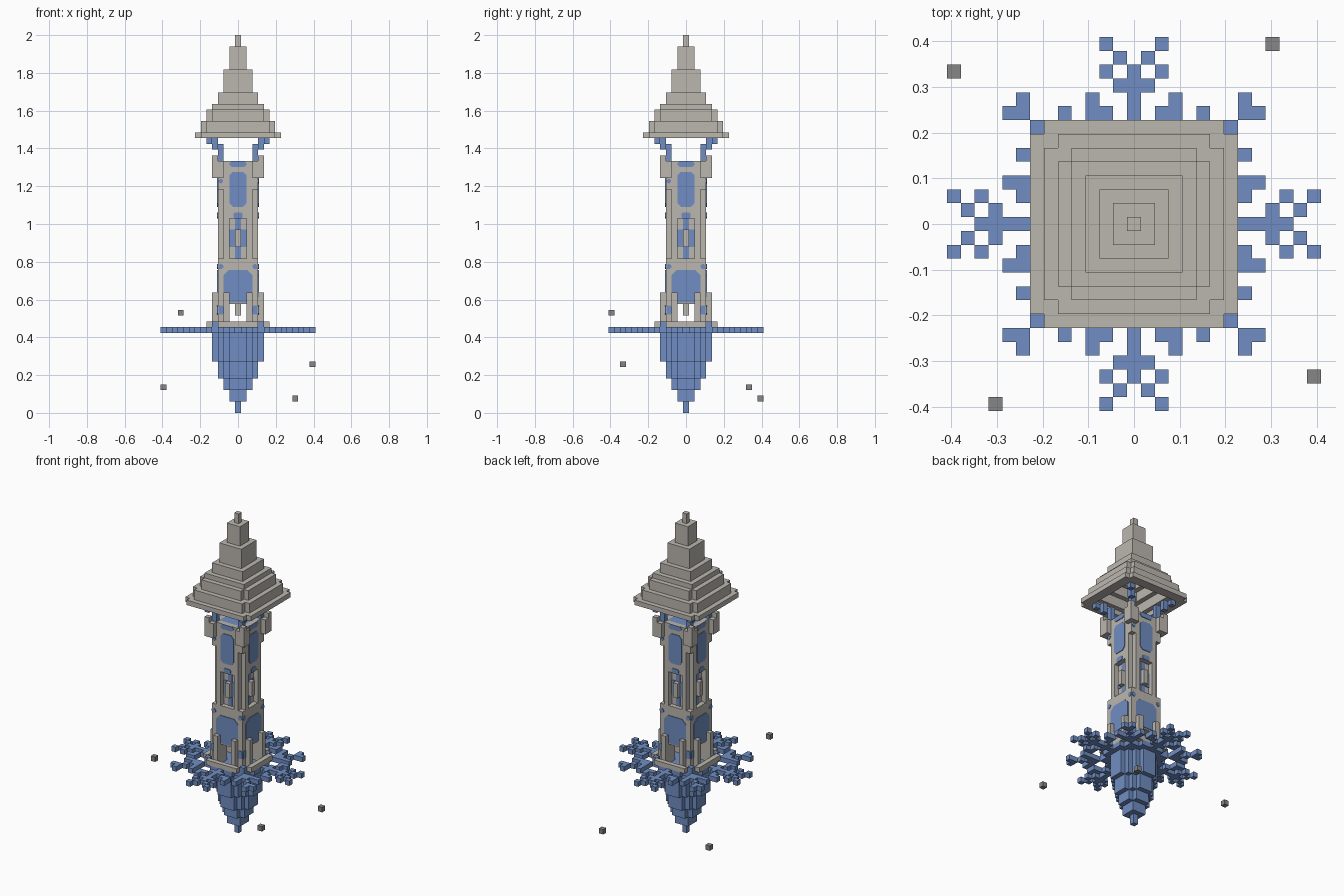
import bpy, bmesh
from mathutils import Vector, Matrix
from math import pi

if "Cube" in bpy.data.objects:
    bpy.data.objects.remove(bpy.data.objects["Cube"])

U = 2 / 66  # edge of one block


def material(name, rgb):
    m = bpy.data.materials.new(name)
    m.use_nodes = True
    m.diffuse_color = (*rgb, 1)
    m.node_tree.nodes["Principled BSDF"].inputs["Base Color"].default_value = (*rgb, 1)
    return m


STONE = material("pale stone", (0.50, 0.47, 0.43))
BLUE = material("blue crystal", (0.16, 0.27, 0.54))
GREY = material("dark grey rock", (0.24, 0.24, 0.24))
DIRS = [Vector(s * a for a in axis) for axis in ((1, 0, 0), (0, 1, 0), (0, 0, 1)) for s in (1, -1)]


def finish(name, bm, mat):
    mesh = bpy.data.meshes.new(name)
    bm.to_mesh(mesh)
    bm.free()
    mesh.materials.append(mat)
    ob = bpy.data.objects.new(name, mesh)
    bpy.context.collection.objects.link(ob)
    return ob


def block_part(name, cells, mat):
    """Outer skin of a set of blocks; x and y are block centres, z is the block bottom."""
    cells = set(cells)
    bm = bmesh.new()
    verts = {}
    for c in cells:
        centre = Vector(c) + Vector((0, 0, 0.5))
        for d in DIRS:
            if tuple(int(v) for v in Vector(c) + d) in cells:
                continue
            a = Vector((d.y, d.z, d.x))
            b = d.cross(a)
            quad = []
            for s, t in ((1, 1), (-1, 1), (-1, -1), (1, -1)):
                p = centre + (d + a * s + b * t) / 2
                key = tuple(round(v * 2) for v in p)
                if key not in verts:
                    verts[key] = bm.verts.new(p * U)
                quad.append(verts[key])
            bm.faces.new(quad)
    return finish(name, bm, mat)


def grid(r):
    return [(x, y) for x in range(-r, r + 1) for y in range(-r, r + 1)]


def far(x, y):
    return max(abs(x), abs(y))


def near(x, y):
    return min(abs(x), abs(y))


def eightfold(points):
    """Repeat points on all four sides, mirrored."""
    return {(s * a, t * b) for x, y in points for a, b in ((x, y), (y, x))
            for s in (1, -1) for t in (1, -1)}


def panel(name, x, half, low, high, cut, depth=3.5, mat=BLUE):
    """Thin plate with clipped corners, on each of the four walls."""
    bm = bmesh.new()
    outline = [(-half + cut, low), (half - cut, low), (half, low + cut), (half, high - cut),
               (half - cut, high), (-half + cut, high), (-half, high - cut), (-half, low + cut)]
    for turn in range(4):
        face = bm.faces.new([bm.verts.new(((x + px) * U, -depth * U, pz * U)) for px, pz in outline])
        push = bmesh.ops.extrude_face_region(bm, geom=[face])["geom"]
        new = [g for g in push if isinstance(g, bmesh.types.BMVert)]
        bmesh.ops.translate(bm, vec=(0, -0.004, 0), verts=new)
        bmesh.ops.rotate(bm, cent=(0, 0, 0), matrix=Matrix.Rotation(pi / 2, 3, "Z"), verts=bm.verts[:])
    bmesh.ops.recalc_face_normals(bm, faces=bm.faces[:])
    finish(name, bm, mat)


# Hanging crystal: round tiers tapering to a point
tiers = [(0, 2, 0), (2, 4, 1), (4, 6, 2), (6, 9, 3), (9, 14, 4)]
block_part("hanging_crystal", [(x, y, z) for lo, hi, r in tiers for z in range(lo, hi)
                               for x, y in grid(r) if x * x + y * y <= r * r + 1], BLUE)

# Flat snowflake with four long arms and four diagonal ones
arm = [(n, 0) for n in range(12)] + [(10, 1), (11, 2), (12, 1), (13, 2)]
branch = [(7, 1), (8, 2), (8, 3), (9, 3), (8, 5), (7, 5), (6, 5)]
diagonal = [(n, n) for n in range(9)] + [(9, 8)]
flake = eightfold(arm + branch + diagonal) | {p for p in grid(5) if p[0] ** 2 + p[1] ** 2 <= 32}
block_part("snowflake", [(x, y, 14) for x, y in flake], BLUE)

# Low kerb and posts around the foot of the tower
block_part("kerb", [(x, y, 15) for x, y in grid(5) if far(x, y) == 5 and near(x, y) <= 3], STONE)
block_part("kerb_corners", [(x, y, 15) for x, y in eightfold([(4, 4)])], BLUE)
block_part("foot_posts", [(x, y, z) for x, y in eightfold([(4, 2)]) for z in range(15, 21)], STONE)


# Tower shaft: open foot, notched corners, a recess in each wall
def in_shaft(x, y, z):
    f, n = far(x, y), near(x, y)
    if z < 19:
        return n >= 2
    if z == 43:
        return f == 3
    if 27 <= z < 39 and n == 3:
        return False
    if 27 <= z < 34 and f == 3 and n <= 1:
        return n == 0 and 29 <= z < 32
    return True


block_part("tower_shaft", [(x, y, z) for x, y in grid(3) for z in range(15, 44) if in_shaft(x, y, z)], STONE)
block_part("inner_column", [(0, 0, z) for z in range(17, 19)], STONE)
block_part("bell_floor", [(x, y, 43) for x, y in grid(2)], BLUE)

# Glass panels on the walls
panel("arch_window", 0, 2.5, 19.3, 25, 0.9)
panel("tall_window", 0, 1.5, 36, 42.1, 0.6)
panel("top_window", 0, 1.5, 43, 44, 0.4)
panel("lintel_mark", 0, 0.8, 34, 35, 0.2)
panel("upper_slot", 0, 0.5, 32, 34, 0.02, 2.5)
panel("lower_slot", 0, 0.5, 27, 29, 0.02, 2.5)
panel("corner_mark", -3, 0.4, 40.1, 40.9, 0.3)
for side in (-1, 1):
    panel("side_slot", side, 0.5, 29, 32, 0.02, 2.5)
    panel("arch_mark", side * 3, 0.45, 25.1, 26, 0.3)
    panel("foot_mark", side * 3, 0.45, 17.2, 18.8, 0.2)

# Cornice blocks wrapping the tower corners
block_part("cornice", [(x, y, z) for x, y in grid(4) for z in range(41, 45)
                       if far(x, y) == 4 and near(x, y) >= 3 and (z < 44 or near(x, y) == 4)], STONE)

# Stepped brackets carrying the roof
steps = [(3, 44), (3, 45), (3, 46), (4, 46), (4, 47), (5, 47)]
block_part("roof_brackets", [(s * r, t * r, z) for r, z in steps for s in (1, -1) for t in (1, -1)], BLUE)

# Stepped hollow roof
roof = [(48, 49, 7), (49, 51, 6), (51, 53, 5), (53, 54, 4), (54, 56, 3), (56, 60, 2), (60, 64, 1), (64, 66, 0)]
block_part("roof", [(x, y, z) for lo, hi, r in roof for z in range(lo, hi) for x, y in grid(r)
                    if far(x, y) >= r - 1 and not (r >= 5 and near(x, y) == r)], STONE)

# Loose floating rocks
for place in ((-13, 11, 4), (10, 13, 2), (-10, -13, 17), (13, -11, 8)):
    block_part("floating_rock", [place], GREY)
